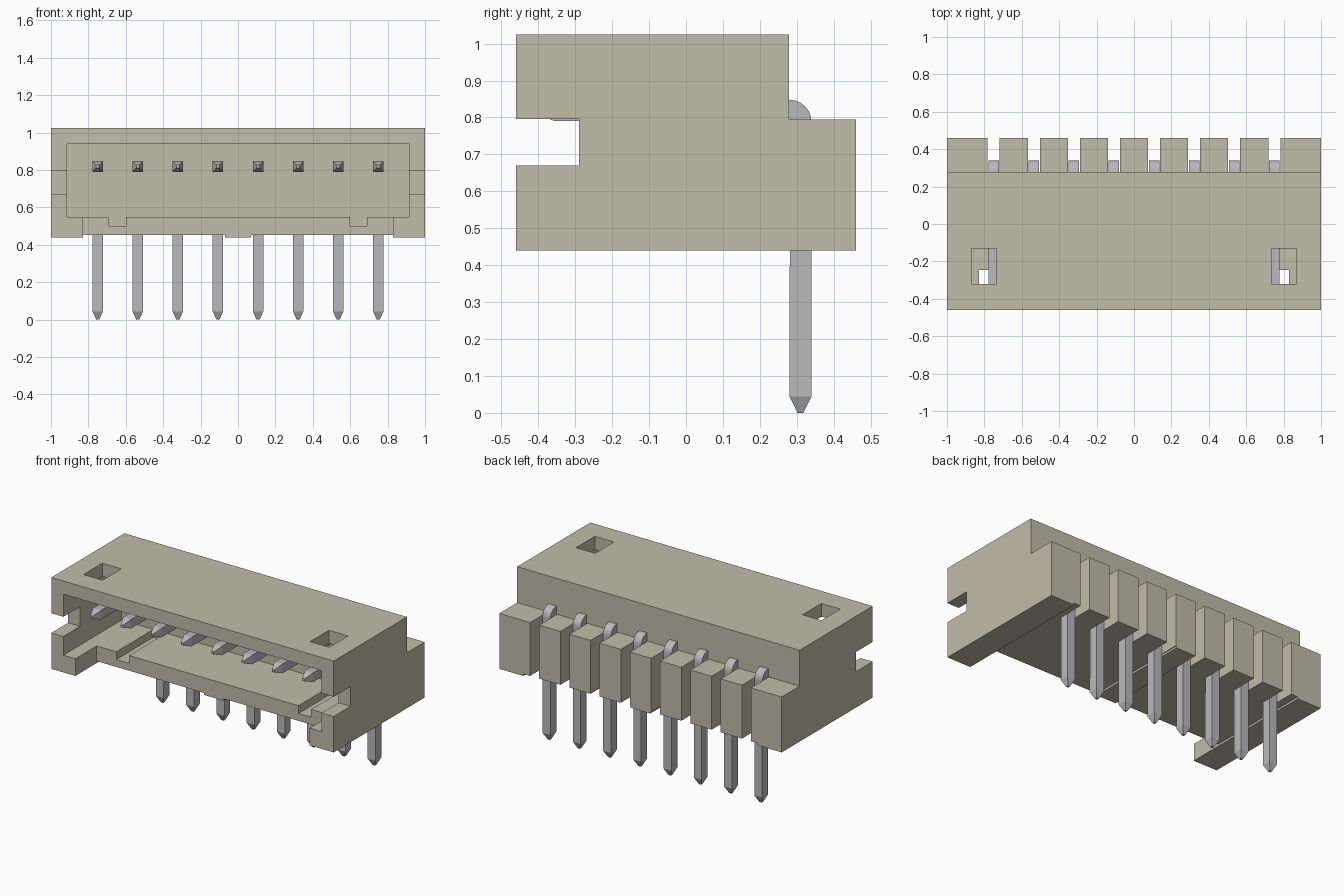
import bpy, bmesh, math

if "Cube" in bpy.data.objects:
    bpy.data.objects.remove(bpy.data.objects["Cube"])


def material(name, rgb, metallic=0.0):
    m = bpy.data.materials.new(name)
    m.use_nodes = True
    m.diffuse_color = (*rgb, 1)
    bsdf = m.node_tree.nodes["Principled BSDF"]
    bsdf.inputs["Base Color"].default_value = (*rgb, 1)
    return m


BEIGE = material("beige plastic", (0.53, 0.51, 0.40))
GREY = material("grey metal", (0.49, 0.49, 0.50))


def make_object(name, bm, mat):
    bmesh.ops.recalc_face_normals(bm, faces=bm.faces)
    mesh = bpy.data.meshes.new(name)
    bm.to_mesh(mesh)
    bm.free()
    mesh.materials.append(mat)
    ob = bpy.data.objects.new(name, mesh)
    bpy.context.collection.objects.link(ob)
    return ob


def box(name, x, y, z, mat=BEIGE):
    bm = bmesh.new()
    bmesh.ops.create_cube(bm, size=1)
    for v in bm.verts:
        for i, (lo, hi) in enumerate((x, y, z)):
            v.co[i] = lo if v.co[i] < 0 else hi
    return make_object(name, bm, mat)


def cut(target, x, y, z, mirror=False):
    """Remove a box from the target, and its mirror image if asked."""
    spans = [x, (-x[1], -x[0])] if mirror else [x]
    for span in spans:
        cutter = box("cutter", span, y, z)
        cutter.hide_render = True
        mod = target.modifiers.new("cut", 'BOOLEAN')
        mod.operation = 'DIFFERENCE'
        mod.solver = 'EXACT'
        mod.object = cutter
        bpy.context.view_layer.objects.active = target
        bpy.ops.object.modifier_apply(modifier=mod.name)
        bpy.data.objects.remove(cutter)


PIN_X = [(i - 3.5) * 0.2143 for i in range(8)]

# Housing: shell open at the front
housing = box("housing", (-1, 1), (-0.46, 0.46), (0.44, 1.025))
cut(housing, (-1.2, 1.2), (0.279, 0.6), (0.795, 1.2))           # rear step
cut(housing, (-0.915, 0.915), (-0.6, 0.13), (0.55, 0.94))       # mating cavity
cut(housing, (-0.83, 0.83), (-0.6, -0.245), (0.3, 0.6))         # set-back floor
cut(housing, (0.60, 0.69), (-0.6, 0.128), (0.50, 0.7), True)    # key grooves
cut(housing, (0.88, 1.2), (-0.6, -0.29), (0.67, 0.796), True)   # side notches
cut(housing, (0.735, 0.87), (-0.32, -0.13), (0.9, 1.2), True)   # latch windows
cut(housing, (0.07, 0.83), (-0.6, 0.6), (0.3, 0.453), True)     # raised underside

# Rear slots, one behind each pin
for px in PIN_X:
    cut(housing, (px - 0.032, px + 0.032), (0.279, 0.6), (0.3, 0.9))


def pin(name, px):
    """Square wire swept from the solder tip, round the bend, to the mating tip."""
    # y, z, angle of the section normal, half thickness, half width
    rings = [(0.31, 0.0, 0, 0.008, 0.008), (0.31, 0.045, 0, 0.03, 0.028)]
    for step in range(7):
        a = math.radians(15 * step)
        rings.append((0.28 + 0.031 * math.cos(a), 0.788 + 0.031 * math.sin(a),
                      a, 0.029, 0.028))
    rings += [(-0.355, 0.819, math.pi / 2, 0.029, 0.028),
              (-0.41, 0.819, math.pi / 2, 0.008, 0.008)]
    bm = bmesh.new()
    loops = []
    for y, z, a, h, w in rings:
        loops.append([bm.verts.new((px + sx * w, y + sn * h * math.cos(a),
                                    z + sn * h * math.sin(a)))
                      for sx, sn in ((-1, -1), (1, -1), (1, 1), (-1, 1))])
    for a, b in zip(loops, loops[1:]):
        for i in range(4):
            j = (i + 1) % 4
            bm.faces.new((a[i], a[j], b[j], b[i]))
    bm.faces.new(loops[0])
    bm.faces.new(loops[-1])
    return make_object(name, bm, GREY)


# Row of bent contact pins
for n, px in enumerate(PIN_X):
    pin(f"contact_pin_{n + 1}", px)
